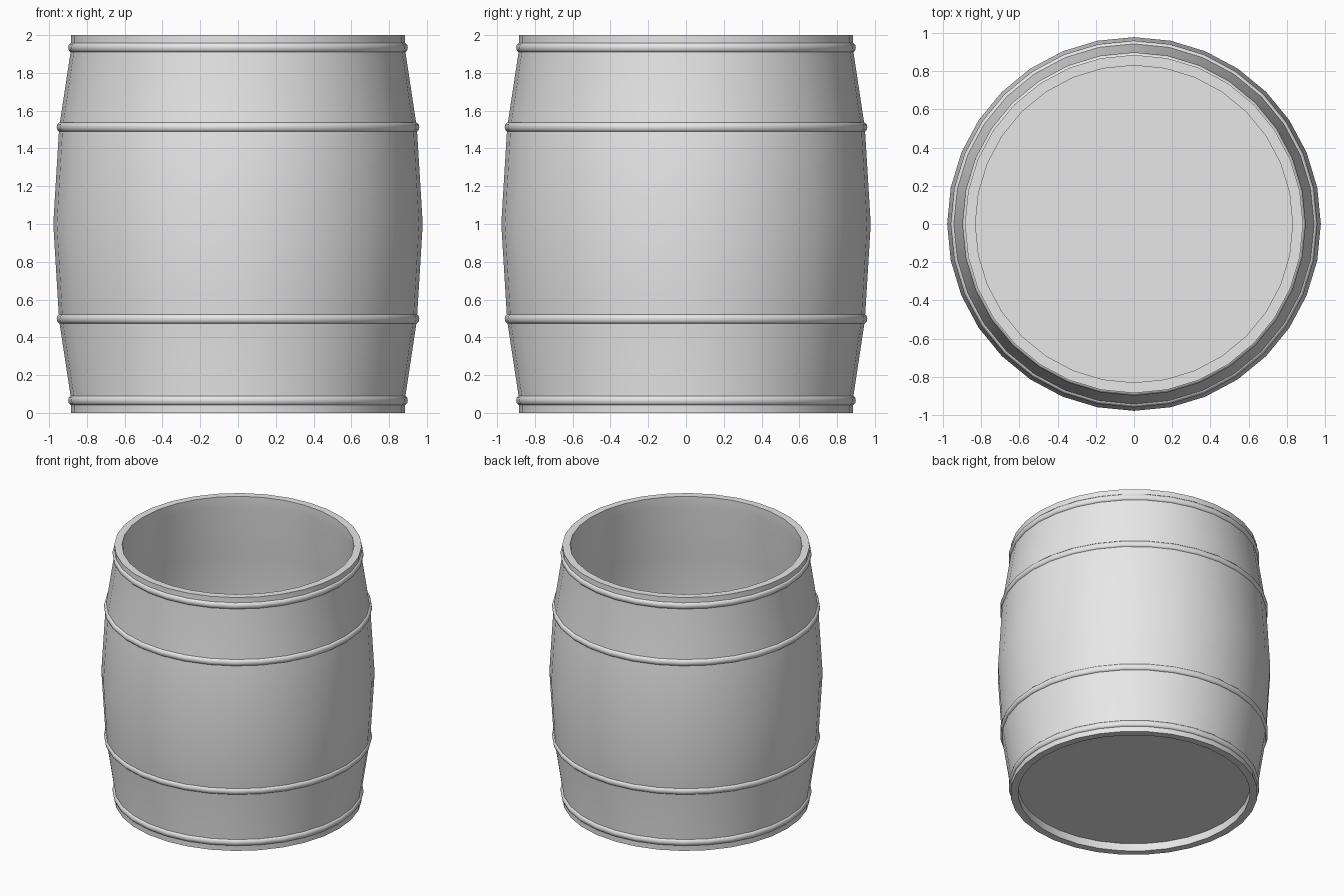
import bpy
import bmesh
from math import cos, sin, pi, radians

SIDES = 32
default = bpy.data.objects.get("Cube")
if default:
    bpy.data.objects.remove(default, do_unlink=True)

grey = bpy.data.materials.new("plain grey")
grey.use_nodes = True
grey.diffuse_color = (0.8, 0.8, 0.8, 1)
grey.node_tree.nodes["Principled BSDF"].inputs["Base Color"].default_value = (0.8, 0.8, 0.8, 1)


def lathe(name, profile):
    """Turn a closed (radius, height) profile about z into a ring."""
    bm = bmesh.new()
    rings = []
    for i in range(SIDES):
        a = 2 * pi * i / SIDES
        rings.append([bm.verts.new((r * cos(a), r * sin(a), z)) for r, z in profile])
    count = len(profile)
    for i in range(SIDES):
        here, there = rings[i], rings[(i + 1) % SIDES]
        for j in range(count):
            k = (j + 1) % count
            bm.faces.new((here[j], there[j], there[k], here[k]))
    finish(name, bm)


def finish(name, bm):
    bmesh.ops.recalc_face_normals(bm, faces=bm.faces)
    mesh = bpy.data.meshes.new(name)
    bm.to_mesh(mesh)
    bm.free()
    mesh.materials.append(grey)
    obj = bpy.data.objects.new(name, mesh)
    bpy.context.collection.objects.link(obj)
    bpy.ops.object.select_all(action="DESELECT")
    obj.select_set(True)
    bpy.context.view_layer.objects.active = obj
    bpy.ops.object.shade_smooth_by_angle(angle=radians(50))


# Bulging hollow wall, the same above and below the middle
lower = [(0.885, 0), (0.885, 0.08), (0.947, 0.49)]
outside = lower + [(0.978, 1)] + [(r, 2 - z) for r, z in reversed(lower)]
inside = [(r - 0.055, z) for r, z in reversed(outside)]
lathe("barrel_wall", outside + inside)

# Rounded hoops
for name, radius, height in (("bottom_hoop", 0.885, 0.066), ("lower_hoop", 0.946, 0.498),
                             ("upper_hoop", 0.946, 1.513), ("top_hoop", 0.885, 1.934)):
    section = [(radius - 0.005 + 0.019 * cos(a), height + 0.026 * sin(a))
               for a in (2 * pi * i / 10 for i in range(10))]
    lathe(name, section)

# Floor, set slightly above the bottom rim
bm = bmesh.new()
bmesh.ops.create_cone(bm, cap_ends=True, segments=SIDES, radius1=0.84, radius2=0.84, depth=0.05)
bmesh.ops.translate(bm, vec=(0, 0, 0.085), verts=bm.verts)
finish("barrel_floor", bm)
